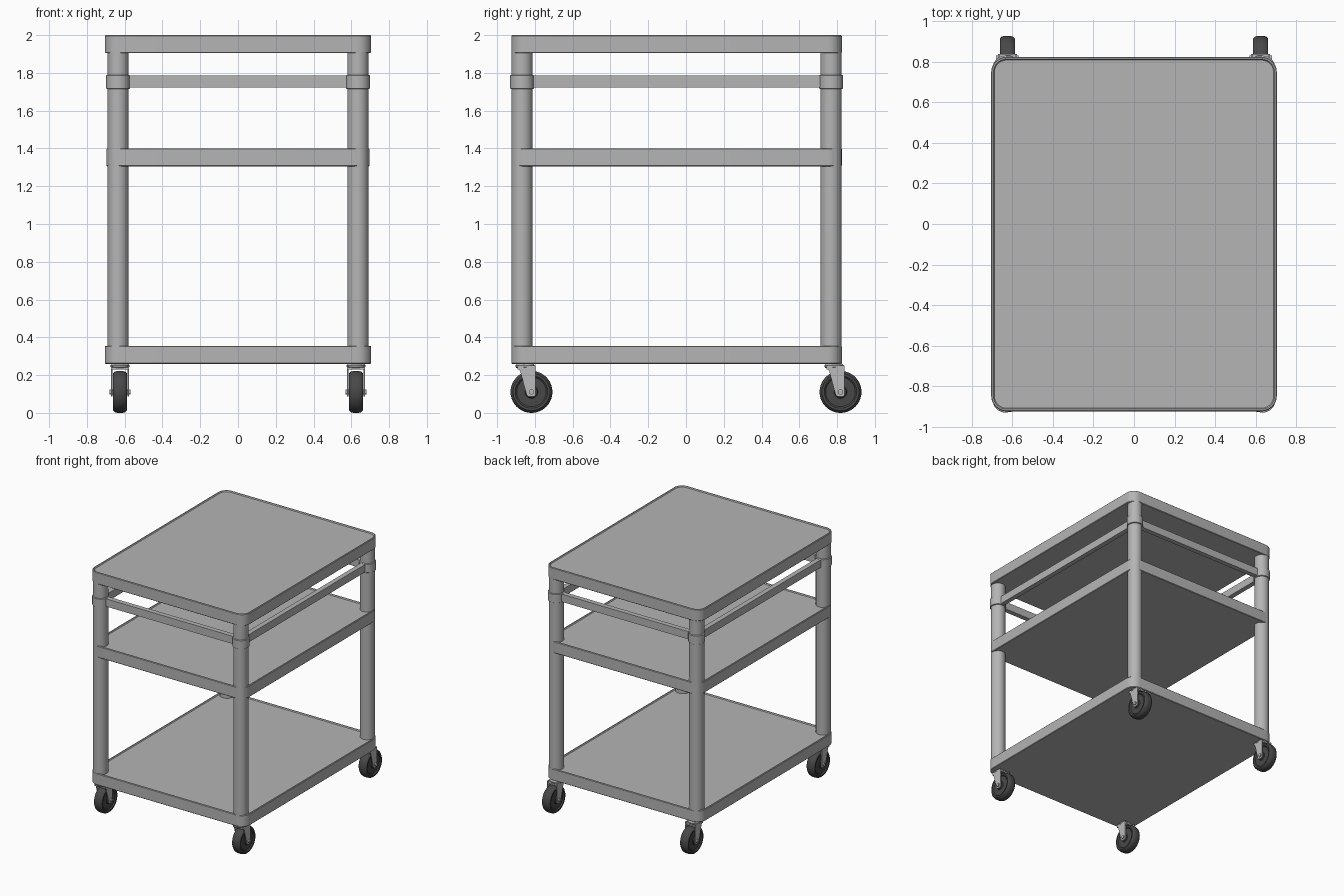
import bpy, bmesh, math
from mathutils import Vector

if "Cube" in bpy.data.objects:
    bpy.data.objects.remove(bpy.data.objects["Cube"])

def material(name, v):
    m = bpy.data.materials.new(name)
    m.diffuse_color = (v, v, v, 1)
    m.use_nodes = True
    m.node_tree.nodes["Principled BSDF"].inputs["Base Color"].default_value = m.diffuse_color
    return m

GREY = material("grey_plastic", 0.46)
STEEL = material("caster_steel", 0.5)
RUBBER = material("dark_rubber", 0.065)

YC = -0.05                 # centre of the cart body
PX, PY = 0.635, 0.818      # post offsets from the body centre

def finish(name, bm, mat):
    bmesh.ops.recalc_face_normals(bm, faces=bm.faces)
    me = bpy.data.meshes.new(name)
    bm.to_mesh(me)
    bm.free()
    ob = bpy.data.objects.new(name, me)
    bpy.context.collection.objects.link(ob)
    me.materials.append(mat)
    bpy.ops.object.select_all(action='DESELECT')
    ob.select_set(True)
    bpy.context.view_layer.objects.active = ob
    bpy.ops.object.shade_smooth_by_angle(angle=math.radians(35))
    return ob

def loft(bm, rings, cap=True):
    rows = [[bm.verts.new(p) for p in r] for r in rings]
    n = len(rows[0])
    for a, b in zip(rows, rows[1:]):
        for i in range(n):
            j = (i + 1) % n
            bm.faces.new((a[i], a[j], b[j], b[i]))
    if cap:
        bm.faces.new(rows[0])
        bm.faces.new(rows[-1])

def rounded_rect(hx, hy, r, z):
    pts = []
    for k, (sx, sy) in enumerate(((1, 1), (-1, 1), (-1, -1), (1, -1))):
        for i in range(9):
            a = math.radians(90 * k + 90 * i / 8)
            pts.append((sx * (hx - r) + r * math.cos(a),
                        YC + sy * (hy - r) + r * math.sin(a), z))
    return pts

def shelf(name, hx, hy, z0, z1):
    # solid tray with softened rim and a shallow recessed top
    bm = bmesh.new()
    r = 0.075
    spec = [(0.004, z0), (0, z0 + 0.004), (0, z1 - 0.004), (0.004, z1),
            (0.011, z1), (0.016, z1 - 0.008)]
    loft(bm, [rounded_rect(hx - d, hy - d, r - d, z) for d, z in spec])
    finish(name, bm, GREY)

def lathe(bm, profile, centre, axis, n=32):
    # profile: (radius, position along axis)
    c = Vector(centre)
    rings = []
    for r, h in profile:
        ring = []
        for i in range(n):
            a = 2 * math.pi * i / n
            u, v = r * math.cos(a), r * math.sin(a)
            ring.append(c + Vector((u, v, h) if axis == 'z' else (h, u, v)))
        rings.append(ring)
    loft(bm, rings)

def box(bm, lo, hi):
    x0, y0, z0 = lo
    x1, y1, z1 = hi
    loft(bm, [[(x0, y0, z), (x1, y0, z), (x1, y1, z), (x0, y1, z)] for z in (z0, z1)])

# shelves
shelf("top_shelf", 0.705, 0.875, 1.905, 2.0)
shelf("middle_shelf", 0.697, 0.875, 1.305, 1.4)
shelf("bottom_shelf", 0.705, 0.875, 0.26, 0.355)

# rails between the posts
T = 0.02
for s, side in ((-1, "front"), (1, "back")):
    bm = bmesh.new()
    y = YC + s * PY
    box(bm, (-PX, y - T, 1.722), (PX, y + T, 1.785))
    finish(side + "_rail", bm, GREY)
for s, side in ((-1, "left"), (1, "right")):
    bm = bmesh.new()
    box(bm, (s * PX - T, YC - PY, 1.722), (s * PX + T, YC + PY, 1.785))
    finish(side + "_rail", bm, GREY)

for sy, fb in ((-1, "front"), (1, "back")):
    for sx, lr in ((-1, "left"), (1, "right")):
        tag = fb + "_" + lr
        x, y = sx * PX, YC + sy * PY

        # post
        bm = bmesh.new()
        lathe(bm, [(0.056, 0.34), (0.056, 1.91)], (x, y, 0), 'z')
        finish(tag + "_post", bm, GREY)

        # rail collar
        bm = bmesh.new()
        lathe(bm, [(0.056, 1.714), (0.063, 1.718), (0.063, 1.786), (0.056, 1.79)],
              (x, y, 0), 'z')
        finish(tag + "_collar", bm, GREY)

        # caster wheel, trailing behind its swivel
        cx, cy, cz = sx * 0.625, y + 0.05, 0.111
        bm = bmesh.new()
        prof = [(0.03, 0.036), (0.034, 0.03), (0.078, 0.028), (0.086, 0.036),
                (0.098, 0.037), (0.107, 0.028), (0.111, 0.012)]
        prof = [(r, -h) for r, h in prof] + [(r, h) for r, h in reversed(prof)]
        lathe(bm, prof, (cx, cy, cz), 'x', 40)
        finish(tag + "_wheel", bm, RUBBER)

        # swivel race and fork crown
        bm = bmesh.new()
        lathe(bm, [(0.045, 0.238), (0.05, 0.244), (0.05, 0.252), (0.04, 0.262)],
              (cx, y + 0.015, 0), 'z', 24)
        box(bm, (cx - 0.047, cy - 0.075, 0.229), (cx + 0.047, cy + 0.022, 0.24))
        # tapered fork legs
        for s in (-1, 1):
            leg = [(-0.08, 0.25), (0.022, 0.25), (0.022, 0.092),
                   (0.012, 0.086), (-0.016, 0.086), (-0.026, 0.096), (-0.06, 0.222)]
            loft(bm, [[(cx + s * h, cy + a, b) for a, b in leg] for h in (0.039, 0.047)])
        finish(tag + "_fork", bm, STEEL)

        # axle bolt
        bm = bmesh.new()
        lathe(bm, [(0.014, -0.056), (0.014, 0.056)], (cx, cy, cz), 'x', 12)
        finish(tag + "_axle", bm, STEEL)
